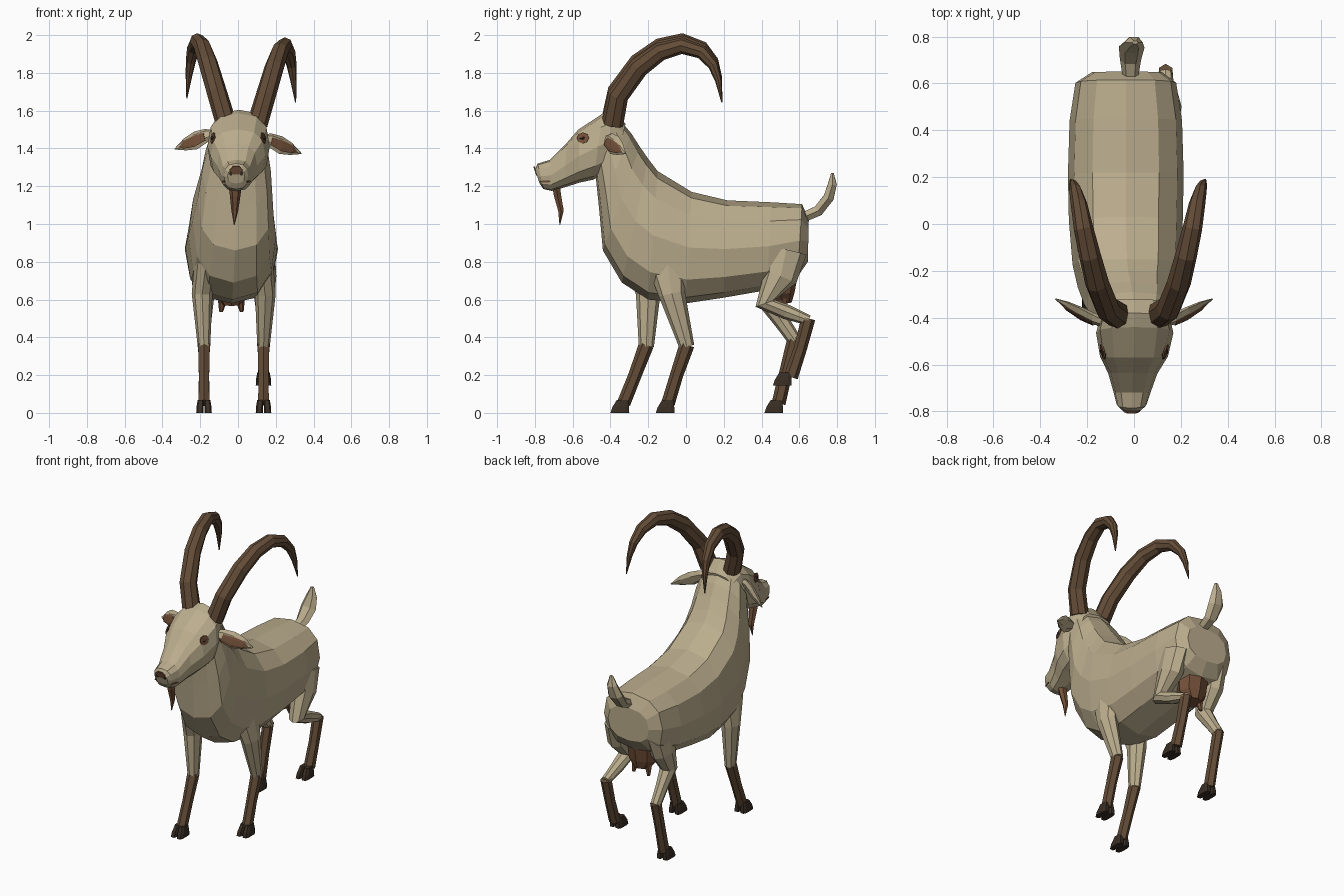
import bpy, bmesh, math
from mathutils import Vector
from mathutils.bvhtree import BVHTree


def material(name, rgb):
    m = bpy.data.materials.new(name)
    m.diffuse_color = (*rgb, 1)
    return m


TAN = material("tan coat", (0.50, 0.42, 0.27))
BROWN = material("horn brown", (0.125, 0.072, 0.038))
DARK = material("hoof dark", (0.04, 0.027, 0.018))
SKIN = material("skin brown", (0.17, 0.08, 0.04))


def finish(name, bm, mat):
    bmesh.ops.recalc_face_normals(bm, faces=bm.faces)
    me = bpy.data.meshes.new(name)
    bm.to_mesh(me)
    bm.free()
    me.materials.append(mat)
    ob = bpy.data.objects.new(name, me)
    bpy.context.collection.objects.link(ob)
    return ob


def power(v, e):
    return math.copysign(abs(v) ** (2 / e), v)


def loft(name, frames, mat, n=8, e=2.0, phase=0.0):
    """Skin rings given as (centre, half-width vector, half-height vector)."""
    bm = bmesh.new()
    rings = []
    for c, u, v in frames:
        ring = []
        for k in range(n):
            a = 2 * math.pi * (k + phase) / n
            ring.append(bm.verts.new(c + u * power(math.cos(a), e) + v * power(math.sin(a), e)))
        rings.append(ring)
    for r, q in zip(rings, rings[1:]):
        for k in range(n):
            bm.faces.new((r[k], r[(k + 1) % n], q[(k + 1) % n], q[k]))
    bm.faces.new(rings[0])
    bm.faces.new(rings[-1])
    return finish(name, bm, mat)


def profile_loft(name, sections, mat, n, e):
    """Sections: top (y, z), bottom (y, z), half width, centre x."""
    frames = []
    for ty, tz, by, bz, w, cx in sections:
        top, bot = Vector((cx, ty, tz)), Vector((cx, by, bz))
        frames.append(((top + bot) / 2, Vector((w, 0, 0)), (top - bot) / 2))
    return loft(name, frames, mat, n, e)


def tube(name, path, mat, n=6, side=(1, 0, 0), e=2.0, phase=0.0):
    """Path points: x, y, z, radius along side, radius across."""
    pts = [Vector(p[:3]) for p in path]
    frames = []
    for i, p in enumerate(path):
        t = Vector()
        if i > 0:
            t += (pts[i] - pts[i - 1]).normalized()
        if i < len(pts) - 1:
            t += (pts[i + 1] - pts[i]).normalized()
        t.normalize()
        s = Vector(side)
        s = (s - t * s.dot(t)).normalized()
        frames.append((pts[i], s * p[3], t.cross(s) * p[4]))
    return loft(name, frames, mat, n, e, phase)


# Torso and neck
profile_loft("body", [
    (0.65, 1.02, 0.645, 0.80, 0.15, -0.03),
    (0.615, 1.105, 0.59, 0.72, 0.215, -0.035),
    (0.45, 1.115, 0.43, 0.65, 0.24, -0.035),
    (0.22, 1.125, 0.20, 0.61, 0.247, -0.035),
    (0.03, 1.17, 0.0, 0.58, 0.243, -0.035),
    (-0.15, 1.28, -0.20, 0.60, 0.232, -0.03),
    (-0.20, 1.345, -0.34, 0.69, 0.215, -0.025),
    (-0.245, 1.41, -0.44, 0.86, 0.198, -0.015),
    (-0.29, 1.48, -0.46, 1.08, 0.182, -0.008),
    (-0.34, 1.54, -0.48, 1.27, 0.155, 0.0)], TAN, 12, 2.5)

# Head
head = profile_loft("head", [
    (-0.32, 1.53, -0.37, 1.32, 0.125, 0.005),
    (-0.38, 1.605, -0.43, 1.27, 0.15, 0.005),
    (-0.44, 1.585, -0.49, 1.235, 0.165, 0.003),
    (-0.57, 1.50, -0.56, 1.22, 0.145, 0),
    (-0.635, 1.425, -0.64, 1.195, 0.105, -0.005),
    (-0.72, 1.34, -0.71, 1.175, 0.08, -0.008),
    (-0.785, 1.32, -0.755, 1.185, 0.064, -0.01),
    (-0.80, 1.29, -0.775, 1.215, 0.045, -0.01)], TAN, 12, 2.6)

# Painted details sit on the head surface, found by ray
tree = BVHTree.FromPolygons([v.co.copy() for v in head.data.vertices],
                            [list(p.vertices) for p in head.data.polygons])


def plate(name, origin, direction, w, h, mat, sides=8, lift=0.004):
    loc, nor, _, _ = tree.ray_cast(Vector(origin), Vector(direction))
    right = Vector((0, 0, 1)).cross(nor).normalized()
    up = nor.cross(right)
    frames = [(loc + nor * d, right * w, up * h) for d in (-0.003, lift)]
    return loft(name, frames, mat, sides)


for s, label in ((-1, "left"), (1, "right")):
    plate("eye_" + label, (s * 0.5, -0.545, 1.455), (-s, 0, 0), 0.033, 0.03, SKIN)
    plate("pupil_" + label, (s * 0.5, -0.55, 1.455), (-s, 0, 0), 0.018, 0.011, DARK, 6, 0.007)
    plate("nostril_" + label, (-0.01 + s * 0.028, -1, 1.268), (0, 1, 0), 0.01, 0.012, DARK, 6)
    plate("mouth_" + label, (s * 0.5, -0.745, 1.225), (-s, 0, 0), 0.03, 0.006, SKIN, 6)
plate("nose", (-0.01, -1, 1.285), (0, 1, 0), 0.035, 0.025, SKIN, 6)

# Horns: side-view arc with outward drift, head tipped slightly
HORN = [(0.085, -0.39, 1.54, 0.058), (0.13, -0.36, 1.69, 0.056), (0.175, -0.25, 1.84, 0.054),
        (0.205, -0.135, 1.925, 0.049), (0.232, -0.02, 1.955, 0.044), (0.252, 0.085, 1.92, 0.037),
        (0.267, 0.145, 1.85, 0.028), (0.277, 0.172, 1.77, 0.018), (0.288, 0.19, 1.655, 0.003)]
for s, label in ((-1, "left"), (1, "right")):
    tube("horn_" + label, [(0.017 + s * x, y, z - 0.011 * s, r * 0.95, r) for x, y, z, r in HORN],
         BROWN, 8)

# Ears with a thin brown lining on the front
EAR = [(0.12, -0.42, 1.465, 0.02, 0.02), (0.17, -0.405, 1.455, 0.04, 0.022),
       (0.225, -0.38, 1.43, 0.052, 0.02), (0.28, -0.35, 1.41, 0.036, 0.014),
       (0.335, -0.32, 1.385, 0.003, 0.003)]
for s, label in ((-1, "left"), (1, "right")):
    drop = 0.012 * s
    tube("ear_" + label, [(s * x, y, z - drop, a, b) for x, y, z, a, b in EAR],
         TAN, 6, side=(0, 0.35, 1))
    tube("ear_lining_" + label,
         [(s * (x + 0.008), y - b * 0.85, z - drop - 0.003, a * 0.62, 0.004)
          for x, y, z, a, b in EAR[1:4]] + [(s * 0.31, -0.341, 1.395 - drop, 0.004, 0.003)],
         SKIN, 6, side=(0, 0.35, 1))

# Beard
tube("beard", [(-0.015, -0.69, 1.215, 0.036, 0.024), (-0.015, -0.68, 1.15, 0.028, 0.022),
               (-0.017, -0.662, 1.07, 0.018, 0.017), (-0.02, -0.668, 0.995, 0.002, 0.002)], SKIN, 6)

# Tail
tube("tail", [(-0.015, 0.62, 1.035, 0.032, 0.03), (-0.015, 0.70, 1.07, 0.045, 0.033),
              (-0.01, 0.755, 1.14, 0.055, 0.032), (0.0, 0.775, 1.21, 0.038, 0.027),
              (0.005, 0.775, 1.27, 0.012, 0.008)], TAN, 6)

# Udder and teats
tube("udder", [(-0.035, 0.50, 0.72, 0.10, 0.09), (-0.035, 0.50, 0.63, 0.095, 0.075),
               (-0.035, 0.51, 0.575, 0.05, 0.05)], SKIN, 8)
for s, label in ((-1, "left"), (1, "right")):
    tube("teat_" + label, [(-0.035 + s * 0.045, 0.51, 0.61, 0.028, 0.028),
                           (-0.035 + s * 0.055, 0.52, 0.535, 0.01, 0.01)], SKIN, 6)


def hoof(name, x, y, z):
    """Two toes, heel at y, sloping forward."""
    for s, label in ((-1, "a"), (1, "b")):
        cx = x + s * 0.021
        loft(name + "_toe_" + label, [
            (Vector((cx + s * 0.001, y - 0.05, z)), Vector((0.02, 0, 0)), Vector((0, 0.052, 0))),
            (Vector((cx, y - 0.046, z + 0.03)), Vector((0.02, 0, 0)), Vector((0, 0.046, 0))),
            (Vector((cx - s * 0.004, y - 0.036, z + 0.068)), Vector((0.017, 0, 0)), Vector((0, 0.032, 0)))],
            DARK, 8, 3.5, 0.5)


def leg(name, x, upper, lower, hoof_y, hoof_z):
    """Upper: y, z, side radius, fore-aft radius, x offset; lower: y, z, radius."""
    tube(name + "_upper", [(x + dx, y, z, a, b) for y, z, a, b, dx in upper], TAN, 8)
    tube(name + "_lower", [(x, y, z, r * 0.9, r) for y, z, r in lower], BROWN, 6, phase=0.5)
    hoof(name + "_hoof", x, hoof_y, hoof_z)


# Legs, in a walking pose
leg("front_leg_right", 0.135,
    [(-0.10, 0.80, 0.06, 0.11, -0.01), (-0.075, 0.63, 0.055, 0.07, 0.01), (0.005, 0.35, 0.033, 0.04, 0)],
    [(0.005, 0.36, 0.04), (-0.05, 0.20, 0.035), (-0.095, 0.05, 0.036)], -0.06, 0)
leg("front_leg_left", -0.18,
    [(-0.22, 0.80, 0.06, 0.11, 0.01), (-0.20, 0.63, 0.055, 0.065, -0.01), (-0.21, 0.35, 0.033, 0.04, 0)],
    [(-0.21, 0.36, 0.04), (-0.27, 0.20, 0.035), (-0.33, 0.05, 0.036)], -0.30, 0)
leg("rear_leg_right", 0.135,
    [(0.53, 0.86, 0.07, 0.11, -0.01), (0.50, 0.72, 0.068, 0.09, 0), (0.42, 0.58, 0.05, 0.055, 0.005),
     (0.53, 0.535, 0.04, 0.04, 0), (0.65, 0.49, 0.03, 0.027, 0)],
    [(0.648, 0.50, 0.037), (0.605, 0.34, 0.035), (0.555, 0.19, 0.038)], 0.56, 0.145)
leg("rear_leg_left", -0.18,
    [(0.53, 0.86, 0.07, 0.11, 0.01), (0.50, 0.72, 0.068, 0.09, 0), (0.44, 0.58, 0.05, 0.06, 0),
     (0.51, 0.48, 0.038, 0.042, 0), (0.575, 0.385, 0.032, 0.036, 0)],
    [(0.575, 0.40, 0.037), (0.53, 0.22, 0.035), (0.49, 0.05, 0.037)], 0.515, 0)
